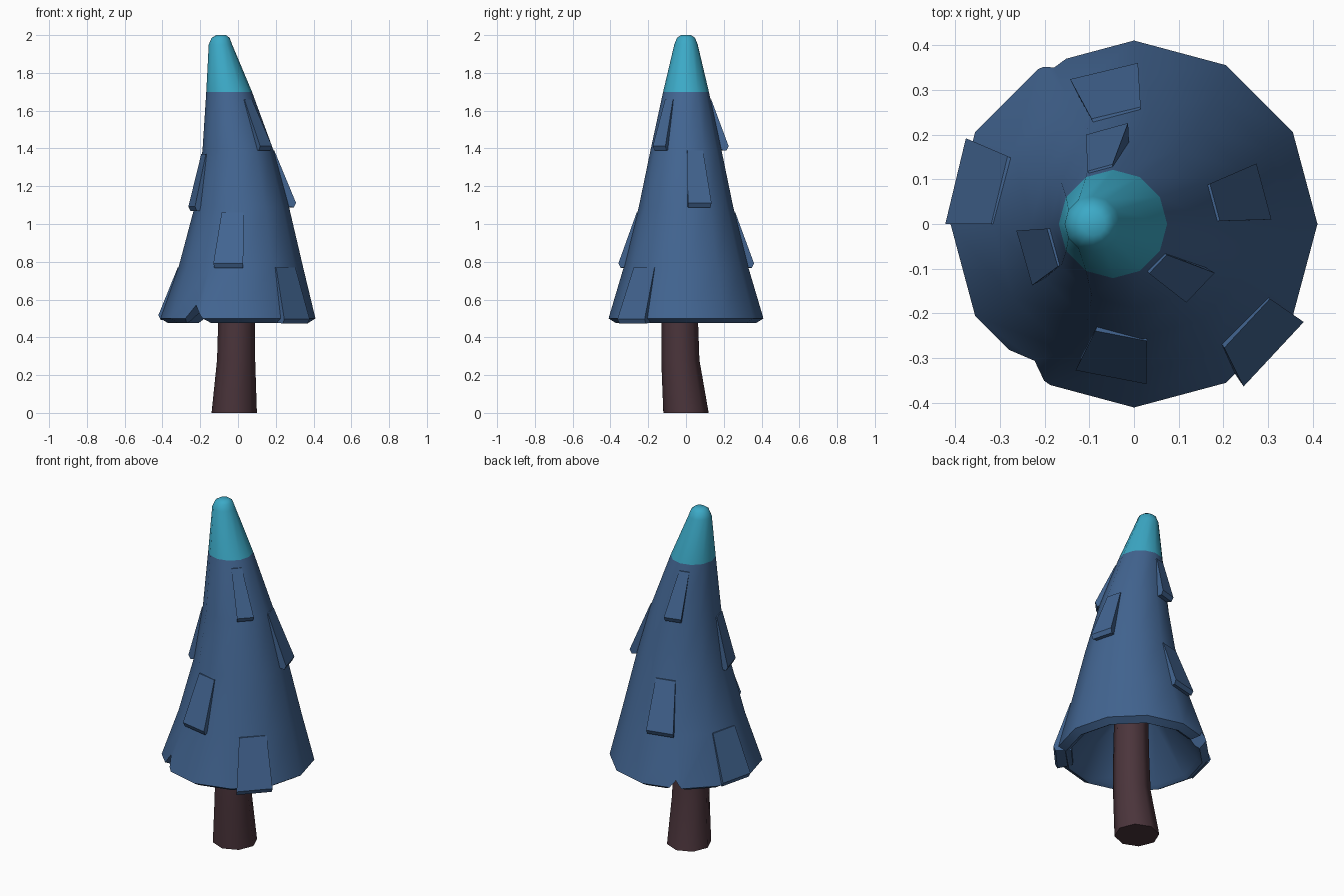
import bpy, bmesh, math

if "Cube" in bpy.data.objects:
    bpy.data.objects.remove(bpy.data.objects["Cube"])

def material(name, rgb):
    m = bpy.data.materials.new(name)
    m.diffuse_color = (*rgb, 1)
    m.use_nodes = True
    m.node_tree.nodes["Principled BSDF"].inputs["Base Color"].default_value = m.diffuse_color
    return m

BLUE = material("needle blue", (0.055, 0.130, 0.285))
CYAN = material("tip cyan", (0.045, 0.400, 0.570))
BARK = material("bark brown", (0.070, 0.035, 0.044))

# Foliage rings: z, centre x, radius
RINGS = [(0.475, 0.0, 0.37), (0.50, 0.0, 0.41), (0.77, 0.015, 0.33), (1.09, 0.02, 0.25),
         (1.39, 0.0, 0.188), (1.70, -0.047, 0.121), (1.95, -0.093, 0.062),
         (1.985, -0.092, 0.048), (2.0, -0.09, 0.026)]

def make_object(name, bm, mats):
    bmesh.ops.recalc_face_normals(bm, faces=bm.faces[:])
    me = bpy.data.meshes.new(name)
    bm.to_mesh(me)
    bm.free()
    for m in mats:
        me.materials.append(m)
    ob = bpy.data.objects.new(name, me)
    bpy.context.collection.objects.link(ob)
    return ob

def smooth(ob, angle):
    bpy.ops.object.select_all(action='DESELECT')
    ob.select_set(True)
    bpy.context.view_layer.objects.active = ob
    bpy.ops.object.shade_smooth_by_angle(angle=math.radians(angle))

def loft(rings, sides):
    """Closed tube through (z, cx, cy, r) rings, capped at both ends."""
    bm = bmesh.new()
    loops = []
    for z, cx, cy, r in rings:
        loops.append([bm.verts.new((cx + r * math.cos(2 * math.pi * i / sides),
                                    cy + r * math.sin(2 * math.pi * i / sides), z))
                      for i in range(sides)])
    for a, b in zip(loops, loops[1:]):
        for i in range(sides):
            j = (i + 1) % sides
            bm.faces.new((a[i], a[j], b[j], b[i]))
    bm.faces.new(loops[0][::-1])
    bm.faces.new(loops[-1])
    return bm

def body_at(z):
    """Centre x and radius of the foliage at height z."""
    for (z0, c0, r0), (z1, c1, r1) in zip(RINGS, RINGS[1:]):
        if z0 <= z <= z1:
            t = (z - z0) / (z1 - z0)
            return c0 + t * (c1 - c0), r0 + t * (r1 - r0)

# Trunk, bent slightly to the front
trunk = make_object("trunk", loft([(0, -0.02, 0, 0.12), (0.28, -0.01, -0.03, 0.101),
                                   (0.48, -0.008, -0.033, 0.097),
                                   (0.80, -0.005, -0.03, 0.09)], 8), [BARK])
smooth(trunk, 50)

# Foliage cone with hollow underside and a cyan tip
hollow = [(0.78, 0, 0, 0.08), (0.74, 0, 0, 0.14), (0.49, 0, 0, 0.345)]
bm = loft(hollow + [(z, c, 0, r) for z, c, r in RINGS], 12)
for f in bm.faces:
    f.material_index = int(f.calc_center_median().z > 1.7)
foliage = make_object("foliage", bm, [BLUE, CYAN])

# Notches in the hem
def notch(angle, width, height):
    a = math.radians(angle)
    d, t = (math.cos(a), math.sin(a)), (-math.sin(a), math.cos(a))
    bm = bmesh.new()
    ends = []
    for r in (0.2, 0.5):
        ends.append([bm.verts.new((d[0] * r + t[0] * s, d[1] * r + t[1] * s, z))
                     for s, z in ((-width, 0.43), (width, 0.43), (0, height))])
    for i in range(3):
        j = (i + 1) % 3
        bm.faces.new((ends[0][i], ends[0][j], ends[1][j], ends[1][i]))
    bm.faces.new(ends[0][::-1])
    bm.faces.new(ends[1])
    cutter = make_object("notch_cutter", bm, [BLUE])
    cutter.hide_render = True
    mod = foliage.modifiers.new("notch", 'BOOLEAN')
    mod.operation, mod.solver, mod.object = 'DIFFERENCE', 'EXACT', cutter
    bpy.context.view_layer.objects.active = foliage
    bpy.ops.object.modifier_apply(modifier=mod.name)
    bpy.data.objects.remove(cutter)

notch(234, 0.12, 0.57)
notch(117, 0.09, 0.54)
smooth(foliage, 40)

# Branch flaps: start angle, end angle, bottom z, top z, outer radius
FLAPS = [(153, 180, 0.505, 0.77, 0.422), (-56, -30, 0.485, 0.77, 0.438),
         (246, 272, 0.78, 1.06, 0.358), (91, 116, 0.78, 1.06, 0.36),
         (2, 28, 1.10, 1.39, 0.288), (183, 209, 1.08, 1.37, 0.283),
         (-56, -31, 1.40, 1.66, 0.212), (93, 118, 1.40, 1.66, 0.226)]

for n, (a0, a1, zb, zt, r) in enumerate(FLAPS):
    bm = bmesh.new()
    cb, rb = body_at(zb)
    ct, rt = body_at(zt)
    rows = []
    # section: inner bottom, lower lip, outer lip, top on the body, inner top
    for a in (a0, a1):
        c, s = math.cos(math.radians(a)), math.sin(math.radians(a))
        sec = [(cb, rb * 0.88, zb - 0.005), (cb, r - 0.012, zb - 0.012), (cb, r, zb + 0.012),
               (ct, rt + 0.004, zt), (ct, rt * 0.9, zt)]
        rows.append([bm.verts.new((cx + q * c, q * s, z)) for cx, q, z in sec])
    for i in range(5):
        j = (i + 1) % 5
        bm.faces.new((rows[0][i], rows[0][j], rows[1][j], rows[1][i]))
    bm.faces.new(rows[0][::-1])
    bm.faces.new(rows[1])
    smooth(make_object(f"branch_flap_{n + 1}", bm, [BLUE]), 30)
